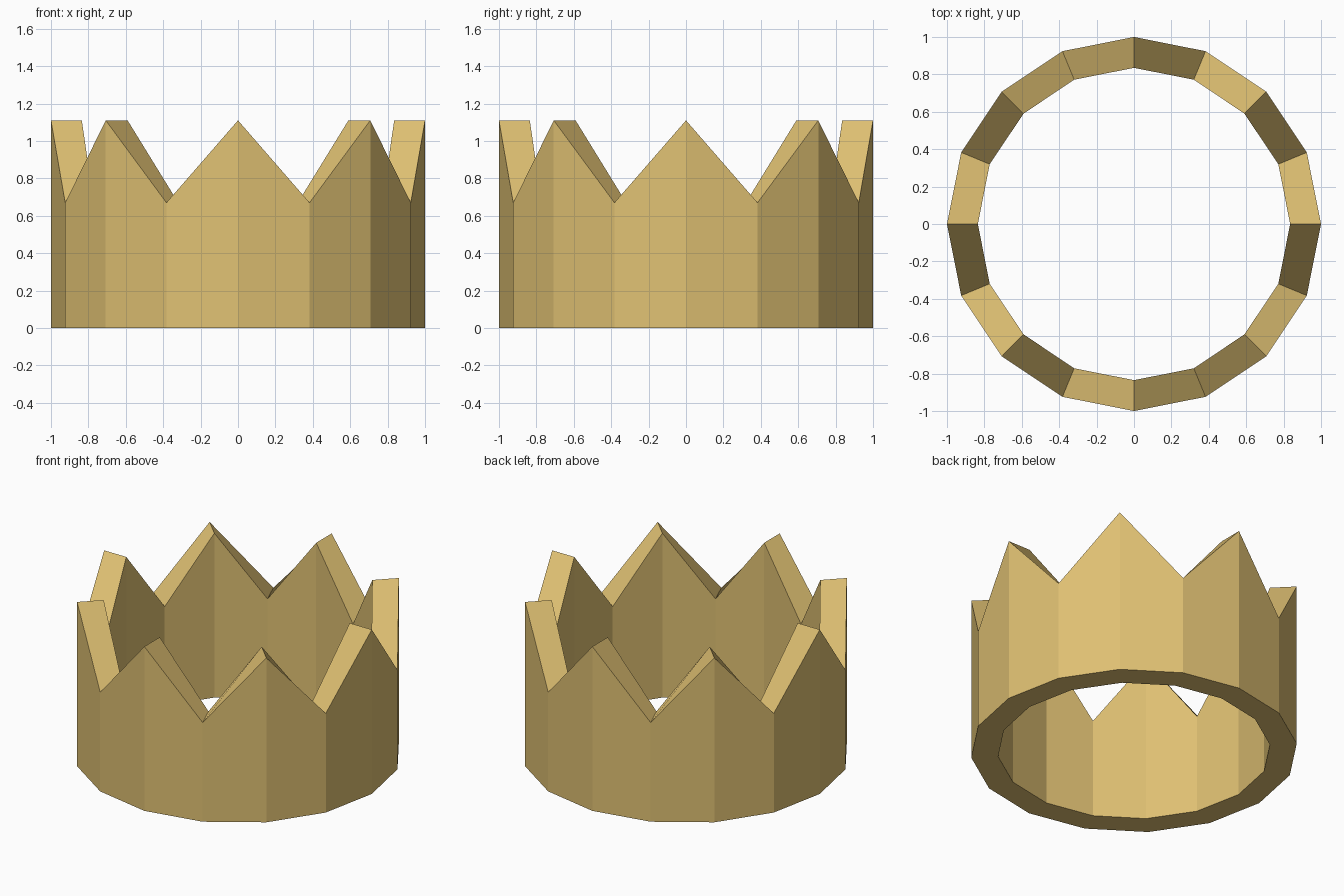
import bpy, bmesh, math

if "Cube" in bpy.data.objects:
    bpy.data.objects.remove(bpy.data.objects["Cube"])

SIDES = 16
R_OUT, R_IN = 1.0, 0.835
PEAK, VALLEY = 1.11, 0.67

gold = bpy.data.materials.new("gold")
gold.diffuse_color = (0.74, 0.53, 0.17, 1)
gold.use_nodes = True
gold.node_tree.nodes["Principled BSDF"].inputs["Base Color"].default_value = gold.diffuse_color

bm = bmesh.new()


def ring(radius, height):
    """One loop of vertices; height is a function of the index."""
    step = 2 * math.pi / SIDES
    return [bm.verts.new((radius * math.cos(i * step), radius * math.sin(i * step), height(i)))
            for i in range(SIDES)]


# Zigzag rim: even corners are points, odd corners are valleys
rim = lambda i: PEAK if i % 2 == 0 else VALLEY
base = lambda i: 0.0

# Closed wall section: outer base, outer rim, inner rim, inner base
loops = [ring(R_OUT, base), ring(R_OUT, rim), ring(R_IN, rim), ring(R_IN, base)]
for a, b in zip(loops, loops[1:] + loops[:1]):
    for i in range(SIDES):
        j = (i + 1) % SIDES
        bm.faces.new((a[i], a[j], b[j], b[i]))
bmesh.ops.recalc_face_normals(bm, faces=bm.faces)

mesh = bpy.data.meshes.new("crown_band")
bm.to_mesh(mesh)
bm.free()
mesh.materials.append(gold)
crown = bpy.data.objects.new("crown_band", mesh)
bpy.context.collection.objects.link(crown)
